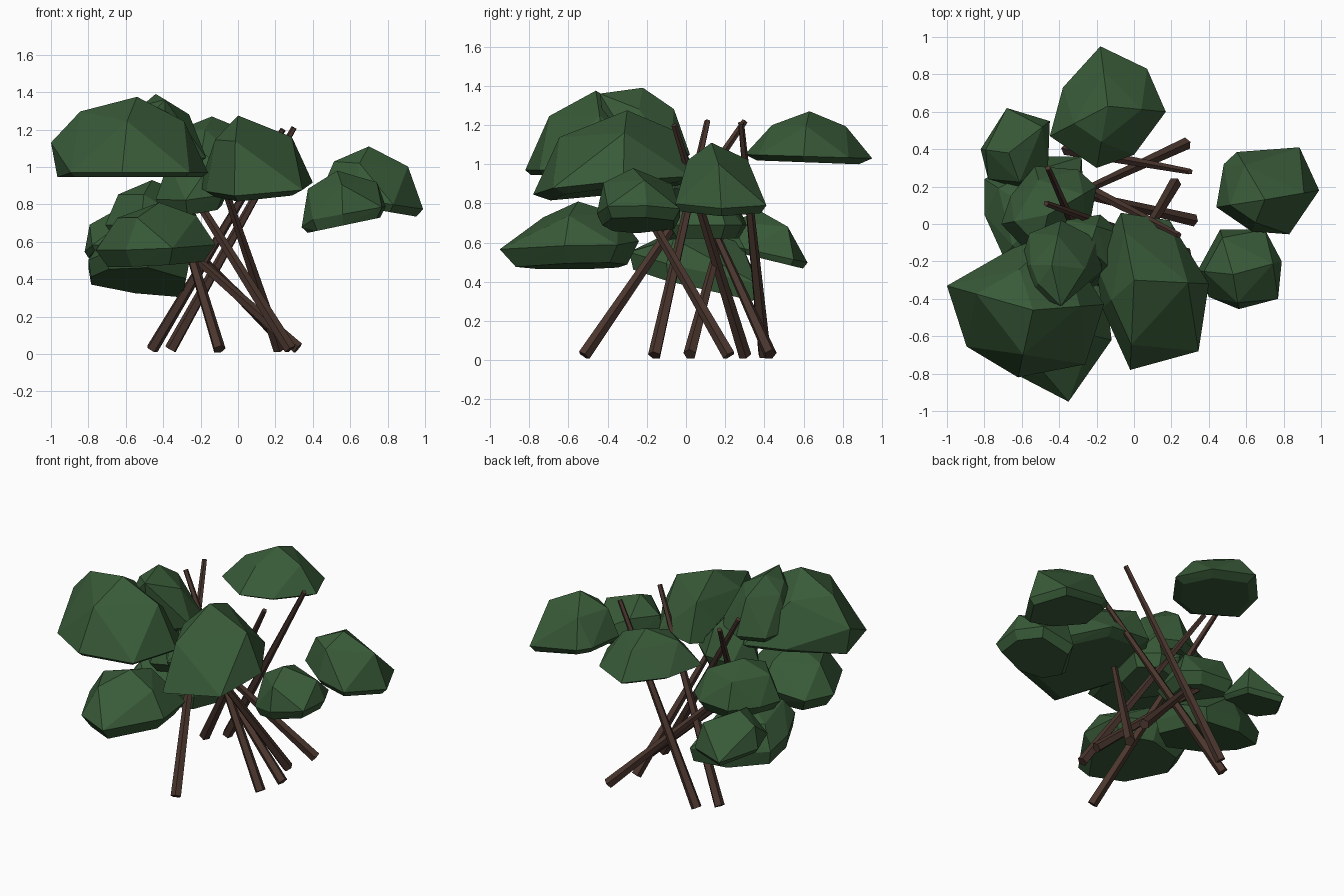
import bpy, bmesh
from mathutils import Vector


def material(name, rgb):
    m = bpy.data.materials.new(name)
    m.diffuse_color = (*rgb, 1)
    return m


leaf_green = material("leaf green", (0.040, 0.103, 0.040))
bark_brown = material("bark brown", (0.068, 0.036, 0.027))


def add_object(name, bm, mat):
    bmesh.ops.recalc_face_normals(bm, faces=bm.faces)
    mesh = bpy.data.meshes.new(name)
    bm.to_mesh(mesh)
    bm.free()
    mesh.materials.append(mat)
    ob = bpy.data.objects.new(name, mesh)
    bpy.context.collection.objects.link(ob)
    return ob


def stem(name, base, tip):
    """Tapered five-sided stick leaning from base to tip."""
    a, b = Vector(base), Vector(tip)
    d = b - a
    bm = bmesh.new()
    bmesh.ops.create_cone(bm, cap_ends=True, segments=5, radius1=0.034,
                          radius2=0.016, depth=d.length)
    bm.transform(d.to_track_quat('Z', 'Y').to_matrix().to_4x4())
    bmesh.ops.translate(bm, verts=bm.verts, vec=(a + b) / 2)
    add_object(name, bm, bark_brown)


def clump(name, apex, rim_z, tilt, depth, outline, inset=0.2, shoulder=0.34):
    """Faceted leaf dome: plan outline as a tilted rim, shoulders, apex, flat underside.
    A third value on an outline corner raises that corner of the rim."""
    top = Vector(apex)
    n = len(outline)
    cx = sum(p[0] for p in outline) / n
    cy = sum(p[1] for p in outline) / n
    pts = [top]
    for i, (x, y, *lift) in enumerate(outline):
        base_z = rim_z + tilt[0] * (x - cx) + tilt[1] * (y - cy)
        rim = Vector((x, y, base_z + sum(lift)))
        pts.append(rim)
        if i % 2 == 0:   # shoulder on every other corner
            s = rim.lerp(top, shoulder)
            s.z = rim.z + (top.z - rim.z) * 0.68
            pts.append(s)
        under = rim.lerp(Vector((cx, cy, 0)), inset)
        under.z = base_z - depth
        pts.append(under)
    bm = bmesh.new()
    verts = [bm.verts.new(p) for p in pts]
    res = bmesh.ops.convex_hull(bm, input=verts)
    junk = {g for g in res["geom_interior"] + res["geom_unused"]
            if isinstance(g, bmesh.types.BMVert)}
    bmesh.ops.delete(bm, geom=list(junk), context='VERTS')
    add_object(name, bm, leaf_green)


# Crossing stems
stem("stem_front", (-0.10, -0.52, 0.025), (-0.46, 0.30, 1.22))
stem("stem_back_left", (-0.36, 0.40, 0.025), (0.30, 0.28, 1.21))
stem("stem_right_front", (0.28, -0.16, 0.025), (-0.47, 0.11, 1.22))
stem("stem_left", (-0.46, 0.30, 0.025), (0.24, -0.06, 1.20))
stem("stem_right_back", (0.22, 0.22, 0.025), (-0.12, -0.36, 1.03))
stem("stem_low_back", (0.28, 0.43, 0.03), (-0.48, 0.08, 0.80))
stem("stem_low_right", (0.32, 0.02, 0.03), (-0.50, 0.21, 0.75))

# Leaf clumps
clump("leaves_back", (-0.14, 0.63, 1.27), 1.04, (0, -0.03), 0.03,
      [(-0.45, 0.47), (-0.38, 0.73), (-0.18, 0.95), (0.07, 0.83),
       (0.17, 0.60), (0.0, 0.37), (-0.20, 0.30)], shoulder=0.42)
clump("leaves_right", (0.70, 0.13, 1.11), 0.82, (-0.15, 0), 0.04,
      [(0.44, 0.09), (0.48, 0.32), (0.55, 0.385), (0.885, 0.41), (0.99, 0.18),
       (0.83, -0.055), (0.63, -0.04)], inset=0.12, shoulder=0.28)
clump("leaves_right_low", (0.53, -0.27, 0.98), 0.75, (0.18, 0), 0.06,
      [(0.34, -0.25, -0.03), (0.40, -0.39), (0.56, -0.455), (0.77, -0.40),
       (0.79, -0.20), (0.70, -0.03), (0.46, -0.03)], inset=0.14, shoulder=0.18)
clump("leaves_front", (0.0, -0.30, 1.275), 0.895, (0.06, 0.1), 0.03,
      [(-0.17, -0.45), (-0.21, -0.20), (-0.07, 0.06), (0.19, 0.02),
       (0.40, -0.32), (0.345, -0.68), (-0.02, -0.78)], shoulder=0.28)
clump("leaves_front_left", (-0.54, -0.46, 1.375), 0.97, (0, 0), 0.025,
      [(-1.0, -0.33, 0.16), (-0.895, -0.655), (-0.62, -0.82), (-0.26, -0.75),
       (-0.16, -0.43), (-0.40, -0.04), (-0.65, -0.13)], inset=0.08)
clump("leaves_front_low", (-0.42, -0.55, 0.81), 0.57, (0.05, 0.02), 0.09,
      [(-0.60, -0.82), (-0.35, -0.95), (-0.12, -0.62), (-0.15, -0.35),
       (-0.40, -0.24, 0.03), (-0.68, -0.30), (-0.76, -0.50)])
clump("leaves_top", (-0.44, -0.22, 1.39), 1.05, (0, 0), 0.04,
      [(-0.61, -0.22), (-0.56, -0.05), (-0.39, 0.02), (-0.20, -0.08),
       (-0.17, -0.25), (-0.39, -0.44, 0.31), (-0.55, -0.37, 0.15)])
clump("leaves_middle", (-0.24, -0.13, 1.12), 0.85, (0.1, 0.1), 0.08,
      [(-0.44, -0.15), (-0.36, 0.02), (-0.18, 0.05), (-0.05, -0.06),
       (-0.08, -0.28), (-0.28, -0.36)])
clump("leaves_left_back", (-0.67, 0.38, 0.76), 0.55, (0, -0.22), 0.03,
      [(-0.82, 0.40), (-0.68, 0.62), (-0.45, 0.55), (-0.46, 0.30),
       (-0.60, 0.19), (-0.78, 0.24)], inset=0.1, shoulder=0.18)
clump("leaves_left_low", (-0.50, 0.05, 0.68), 0.48, (-0.08, -0.22), 0.09,
      [(-0.80, 0.24), (-0.80, 0.05), (-0.70, -0.17), (-0.48, -0.29),
       (-0.26, -0.10), (-0.28, 0.36), (-0.55, 0.36)], inset=0.06, shoulder=0.25)
clump("leaves_left", (-0.46, 0.05, 0.93), 0.69, (0, 0), 0.07,
      [(-0.71, 0.0), (-0.66, 0.15), (-0.53, 0.31), (-0.30, 0.29),
       (-0.20, 0.20), (-0.25, -0.08), (-0.52, -0.20)], shoulder=0.28)
